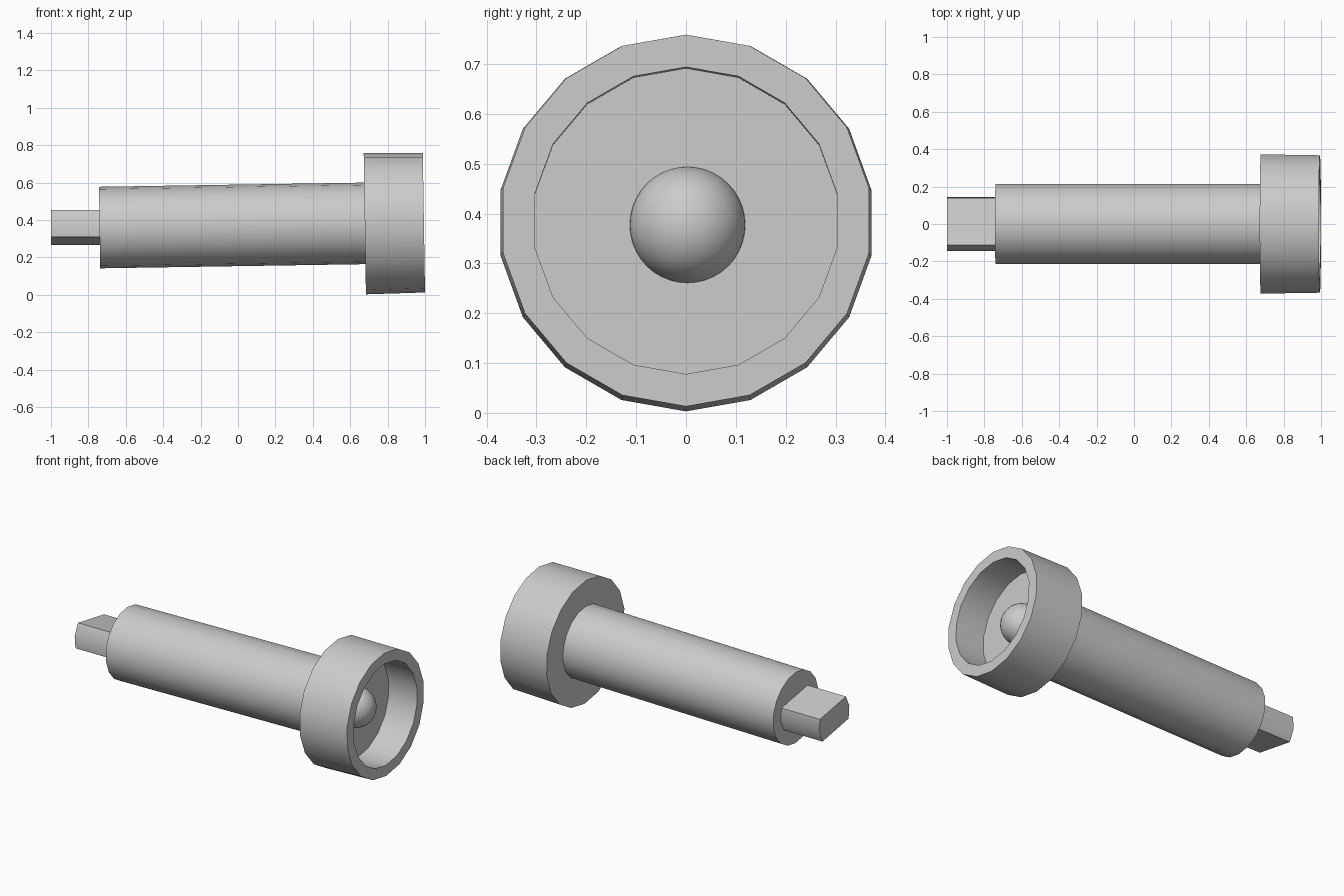
import bpy, bmesh
from math import sin, cos, pi, radians

if "Cube" in bpy.data.objects:
    bpy.data.objects.remove(bpy.data.objects["Cube"])


def finish(bm, name, loc, tilt, angle):
    bmesh.ops.recalc_face_normals(bm, faces=bm.faces)
    me = bpy.data.meshes.new(name)
    bm.to_mesh(me)
    bm.free()
    ob = bpy.data.objects.new(name, me)
    bpy.context.collection.objects.link(ob)
    ob.location = loc
    ob.rotation_euler = (0, -radians(tilt), 0)
    bpy.ops.object.select_all(action='DESELECT')
    ob.select_set(True)
    bpy.context.view_layer.objects.active = ob
    bpy.ops.object.shade_smooth_by_angle(angle=radians(angle))
    return ob


def turned(name, profile, loc, tilt, sides=18):
    """Turn an (x, radius) profile around the x axis and cap both ends."""
    bm = bmesh.new()
    rings = [[bm.verts.new((x, r * sin(2 * pi * i / sides), r * cos(2 * pi * i / sides)))
              for i in range(sides)] for x, r in profile]
    for a, b in zip(rings, rings[1:]):
        for i in range(sides):
            j = (i + 1) % sides
            bm.faces.new((a[i], a[j], b[j], b[i]))
    bm.faces.new(rings[0])
    bm.faces.new(rings[-1])
    return finish(bm, name, loc, tilt, 35)


# Long barrel, tilted very slightly upward toward the head
turned("barrel", [(0, 0.218), (1.43, 0.218)], (-0.74, 0, 0.36), 0.9)

# Hollow cup head: outer wall, rim, inner wall, floor
turned("cup_head", [(0, 0.378), (0.316, 0.373), (0.316, 0.308), (0.124, 0.308)],
       (0.678, 0, 0.381), 0.9)

# Rounded key tab: a 12-sided bar with two flats, turned 10 degrees
bm = bmesh.new()
section = [(0.147 * cos(radians(a)), 0.147 * sin(radians(a)))
           for a in (-40, -10, 20, 140, 170, 200)]
ends = [[bm.verts.new((x, y, z)) for y, z in section] for x in (0, 0.28)]
for i in range(6):
    j = (i + 1) % 6
    bm.faces.new((ends[0][i], ends[0][j], ends[1][j], ends[1][i]))
for e in ends:
    bm.faces.new(e)
finish(bm, "key_tab", (-1, 0, 0.36), 0, 40)

# Ball seated half-way in the cup floor
bm = bmesh.new()
bmesh.ops.create_uvsphere(bm, u_segments=32, v_segments=20, radius=0.117)
finish(bm, "ball", (0.79, 0.003, 0.377), 0, 40)
